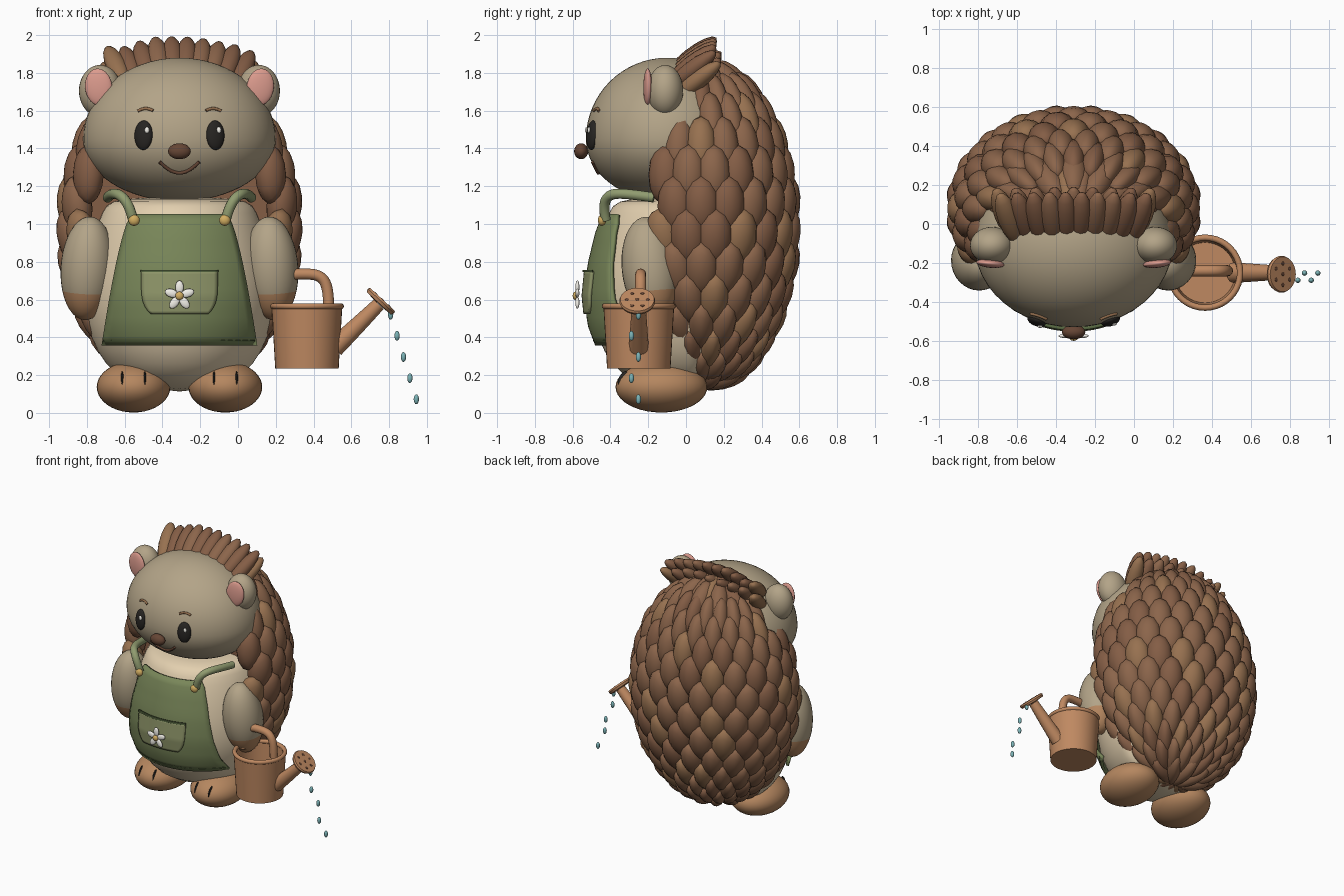
import bpy, bmesh, math, random
from mathutils import Vector, Matrix, Euler

if "Cube" in bpy.data.objects:
    bpy.data.objects.remove(bpy.data.objects["Cube"])

random.seed(4)
CX = -0.31  # centre line of the animal


def mat(name, r, g, b):
    m = bpy.data.materials.new(name)
    m.diffuse_color = (r, g, b, 1)
    m.use_nodes = True
    m.node_tree.nodes["Principled BSDF"].inputs["Base Color"].default_value = m.diffuse_color
    return m


FUR, CREAM = mat("fur", .45, .37, .245), mat("cream", .77, .63, .43)
BROWNS = [mat("brown_a", .26, .13, .07), mat("brown_b", .23, .11, .06), mat("brown_c", .31, .165, .08)]
TAN, GREEN, POCKET = mat("tan", .46, .24, .115), mat("green", .19, .24, .1), mat("pocket", .27, .3, .14)
STRAP, PINK, DARK = mat("strap", .28, .33, .16), mat("pink", .72, .33, .27), mat("dark", .02, .018, .016)
NOSE, WHITE, GOLD = mat("nose", .13, .06, .035), mat("white", .9, .88, .82), mat("gold", .65, .42, .12)
COPPER, WATER, HEM = mat("copper", .52, .25, .12), mat("water", .2, .45, .47), mat("hem", .09, .13, .05)


def finish(name, bm, mats, angle=None):
    me = bpy.data.meshes.new(name)
    bmesh.ops.recalc_face_normals(bm, faces=bm.faces[:])
    for f in bm.faces:
        f.smooth = True
    bm.to_mesh(me)
    bm.free()
    for m in mats if isinstance(mats, list) else [mats]:
        me.materials.append(m)
    ob = bpy.data.objects.new(name, me)
    bpy.context.collection.objects.link(ob)
    if angle:
        bpy.ops.object.select_all(action='DESELECT')
        ob.select_set(True)
        bpy.context.view_layer.objects.active = ob
        bpy.ops.object.shade_smooth_by_angle(angle=math.radians(angle))
    return ob


def add_ball(bm, loc, r, rot=None, seg=12, rings=8, slot=0):
    R = rot if rot is not None else Matrix()
    M = Matrix.Translation(loc) @ R.to_4x4() @ Matrix.Diagonal((*r, 1))
    vs = bmesh.ops.create_uvsphere(bm, u_segments=seg, v_segments=rings, radius=1, matrix=M)['verts']
    for f in {f for v in vs for f in v.link_faces}:
        f.material_index = slot


def ball(name, loc, r, m, rot=(0, 0, 0), seg=32, rings=20):
    bm = bmesh.new()
    add_ball(bm, loc, r, Euler(rot).to_matrix(), seg, rings)
    return finish(name, bm, m)


def tube(name, pts, r, m, radii=None):
    cu = bpy.data.curves.new(name, 'CURVE')
    cu.dimensions, cu.bevel_depth, cu.bevel_resolution = '3D', r, 4
    cu.use_fill_caps, cu.resolution_u = True, 8
    sp = cu.splines.new('NURBS')
    sp.points.add(len(pts) - 1)
    sp.use_endpoint_u, sp.order_u = True, min(4, len(pts))
    for i, p in enumerate(pts):
        sp.points[i].co = (*p, 1)
        sp.points[i].radius = radii[i] if radii else 1
    cu.materials.append(m)
    ob = bpy.data.objects.new(name, cu)
    bpy.context.collection.objects.link(ob)
    return ob


def lathe(name, prof, M, m, seg=32, angle=None):
    bm = bmesh.new()
    vs = [bm.verts.new((r, 0, z)) for r, z in prof]
    es = [bm.edges.new(p) for p in zip(vs, vs[1:])]
    bmesh.ops.spin(bm, geom=vs + es, axis=(0, 0, 1), cent=(0, 0, 0), angle=2 * math.pi, steps=seg)
    bmesh.ops.remove_doubles(bm, verts=bm.verts[:], dist=1e-4)
    bmesh.ops.transform(bm, matrix=M, verts=bm.verts[:])
    return finish(name, bm, m, angle)


# torso, flattened at the back where the shell sits
PROF = [(0, .11), (.4, .135), (.68, .2), (.86, .32), (.97, .47), (1, .62), (.97, .78), (.89, .95), (.8, 1.07), (.73, 1.125), (.4, 1.14), (0, 1.14)]
BX, BY = .51, .51
torso = lathe("torso", PROF, Matrix.Translation((CX, 0, 0)) @ Matrix.Diagonal((BX, BY, 1, 1)), CREAM)
for v in torso.data.vertices:
    v.co.y *= .45 if v.co.y > 0 else 1
torso.modifiers.new("smooth", 'SUBSURF').levels = 1


def front_y(dx, z, off):
    for (r0, z0), (r1, z1) in zip(PROF, PROF[1:]):
        if z0 <= z <= z1:
            k = r0 + (r1 - r0) * (z - z0) / (z1 - z0)
    return -(BY * k + off) * math.sqrt(max(0, 1 - (dx / (BX * k + off)) ** 2))


def patch(name, z0, z1, width, off, thick, m):
    bm, nu, nv, grid = bmesh.new(), 20, 14, []
    for j in range(nv + 1):
        t = j / nv
        z = z0 + (z1 - z0) * t
        xs = [width(t) * (2 * i / nu - 1) for i in range(nu + 1)]
        grid.append([bm.verts.new((CX + x, front_y(x, z, off), z)) for x in xs])
    for j in range(nv):
        for i in range(nu):
            bm.faces.new((grid[j][i], grid[j][i + 1], grid[j + 1][i + 1], grid[j + 1][i]))
    ob = finish(name, bm, m, 40)
    s = ob.modifiers.new("thick", 'SOLIDIFY')
    s.thickness, s.offset = thick, 0
    return ob


# apron, hem, pocket
patch("apron", 1.05, .36, lambda t: .245 + .16 * t ** .65, .018, .02, GREEN)
patch("apron_hem", .385, .378, lambda t: .4, .027, .006, HEM)
patch("pocket", .75, .525, lambda t: .2 - .05 * t ** 5, .034, .018, POCKET)
patch("pocket_lip", .757, .745, lambda t: .203, .042, .016, HEM)

# flower on the pocket
for i in range(5):
    a = math.pi / 2 + i * math.tau / 5
    ball("flower_petal", (CX + .045 * math.cos(a), -.575, .62 + .045 * math.sin(a)), (.036, .011, .022), WHITE, (0, -a, 0), 16, 10)
ball("flower_centre", (CX, -.586, .62), (.022, .014, .022), GOLD, seg=16, rings=10)

# head: egg shape, tall above the cheeks and fuller below
HC, HR, UP, DOWN = Vector((CX, -.1, 1.45)), Vector((.51, .43, 1)), .43, .33
head = ball("head", HC, HR, FUR, seg=48, rings=32)
for v in head.data.vertices:
    dz = v.co.z - HC.z
    v.co.z = HC.z + dz * (UP if dz > 0 else DOWN)


def face_pt(dx, z, off=0):
    dz = z - HC.z
    q = 1 - (dx / HR.x) ** 2 - (dz / (UP if dz > 0 else DOWN)) ** 2
    return (CX + dx, HC.y - HR.y * math.sqrt(q) - off, z)


ball("nose", (CX, -.555, 1.385), (.06, .037, .042), NOSE)
tube("mouth", [face_pt(x, 1.268 + 5.5 * x * x, .004) for x in (-.105, -.07, -.035, 0, .035, .07, .105)], .009, NOSE)

for s in (-1, 1):
    X = lambda d: CX + s * d
    # face details
    ball("eye", face_pt(s * .19, 1.47, -.002), (.05, .027, .078), DARK, (-.08, 0, s * .35))
    ball("eye_glint", face_pt(s * .19 + .018, 1.497, .024), (.013, .008, .017), WHITE, seg=12, rings=8)
    tube("brow", [face_pt(s * d, z, .003) for d, z in ((.14, 1.6), (.165, 1.615), (.195, 1.615), (.22, 1.598))], .008, BROWNS[2])
    # ears
    ball("ear", (X(.42), -.11, 1.705), (.112, .095, .137), FUR)
    ball("inner_ear", (X(.428), -.203, 1.725), (.072, .022, .098), PINK, (0, s * .12, s * .1))
    # arms with tan paws
    arm = ball("arm", (X(.487), -.19, .765), (.142, .15, .275), [FUR, TAN], (.1, -.06 * s, 0))
    for p in arm.data.polygons:
        p.material_index = int(p.center.z < .64)
    # feet and toe creases
    ball("foot", (X(.243), -.13, .137), (.195, .243, .135), TAN)
    for d in (-.06, .06):
        ball("toe_crease", (X(.243 + d), -.335, .183), (.007, .02, .042), DARK, (-.5, 0, 0), 10, 8)
    # straps and buttons
    tube("strap", [(X(.245), -.425, 1.02), (X(.265), -.44, 1.1), (X(.31), -.42, 1.165), (X(.36), -.34, 1.165), (X(.38), -.17, 1.14)], .027, STRAP)
    ball("button", (X(.24), -.445, 1.02), (.03, .022, .03), GOLD, seg=16, rings=10)

# shell core behind the spines
SC, SR = Vector((CX, .08, .99)), Vector((.575, .45, .81))
bm = bmesh.new()
add_ball(bm, SC, SR, None, 32, 20)
cut = bmesh.ops.bisect_plane(bm, geom=bm.verts[:] + bm.edges[:] + bm.faces[:], plane_co=(0, -.01, 0), plane_no=(0, -1, 0), clear_outer=True)
bmesh.ops.holes_fill(bm, edges=[e for e in bm.edges if e.is_boundary])
finish("shell_core", bm, BROWNS[1], 40)

# overlapping spines, tips down and outward
bm = bmesh.new()
ROWS, COLS = 14, 20
for j in range(ROWS):
    lat = math.radians(80 - 157 * j / (ROWS - 1))
    c = math.cos(lat)
    n = COLS if c > .4 else COLS // 2
    for i in range(n):
        th = math.tau * (i + .5 * (j % 2)) / n
        d = Vector((c * math.cos(th), c * math.sin(th), math.sin(lat)))
        p = SC + Vector((d.x * SR.x, d.y * SR.y, d.z * SR.z))
        limit = .06 if p.z > 1.5 else (-.14 if p.z > .85 else -.07)
        if p.y < limit:
            continue
        nrm = Vector((d.x / SR.x, d.y / SR.y, d.z / SR.z)).normalized()
        side = Vector((-math.sin(th) * SR.x, math.cos(th) * SR.y, 0)).normalized()
        nrm = (nrm - side * nrm.dot(side)).normalized()
        up = nrm.cross(side)
        R = Matrix((side, up, nrm)).transposed() @ Matrix.Rotation(.2, 3, 'X')
        w = max(.06, .58 * math.tau * .53 * c / n)
        add_ball(bm, p, (w, .16, .078), R, 12, 8, random.choice((0, 0, 0, 1, 1, 2)))
finish("back_spines", bm, BROWNS)

# tuft of spines over the forehead, two rows
bm = bmesh.new()
for y, z, n, half in ((.025, 1.87, 10, .33), (.05, 1.8, 9, .35)):
    for i in range(n):
        t = 2 * i / (n - 1) - 1
        axis = Vector((.3 * t, .78, .62)).normalized()
        R = axis.to_track_quat('Z', 'Y').to_matrix()
        jit = random.uniform(-.012, .012)
        add_ball(bm, (CX + half * t, y, z - .05 * t * t + jit), (.058, .05, .175), R, 12, 8, random.randrange(3))
finish("forehead_tuft", bm, BROWNS)

# watering can
KX, KY = .365, -.25
M = Matrix.Translation((KX, KY, 0))
lathe("can", [(0, .235), (.168, .235), (.187, .56), (.172, .56), (.155, .25), (0, .25)], M, COPPER, 40, 35)
bpy.ops.mesh.primitive_torus_add(major_radius=.18, minor_radius=.016, major_segments=40, minor_segments=10, location=(KX, KY, .565))
rim = bpy.context.object
rim.name = "can_rim"
rim.data.materials.append(COPPER)
bpy.ops.object.shade_smooth()
tube("can_handle", [(.215, -.24, .55), (.215, -.24, .68), (.26, -.24, .735), (.345, -.24, .735), (.45, -.24, .735), (.48, -.24, .66), (.48, -.24, .55)], .029, COPPER)
tube("can_spout", [(.51, KY, .345), (.63, KY, .46), (.745, KY, .575)], .05, COPPER, [1.05, .9, .72])

# sprinkler head with dark holes
R = Vector((.68, 0, .73)).to_track_quat('Z', 'Y').to_matrix().to_4x4()
M = Matrix.Translation((.757, -.258, .592)) @ R
lathe("sprinkler", [(0, -.02), (.035, -.02), (.088, -.016), (.095, 0), (.09, .012), (0, .012)], M, COPPER, 28, 35)
bm = bmesh.new()
for i in range(7):
    a, r = i * math.tau / 6, .055 if i < 6 else 0
    add_ball(bm, M @ Vector((r * math.cos(a), r * math.sin(a), .012)), (.01, .01, .003), R.to_3x3(), 10, 6)
finish("sprinkler_holes", bm, NOSE)

# falling drops
for i in range(5):
    ball("water_drop", (.808 + .034 * i, -.252 - .037 * (i % 2), .52 - .112 * i), (.014, .014, .026), WATER, seg=12, rings=8)
